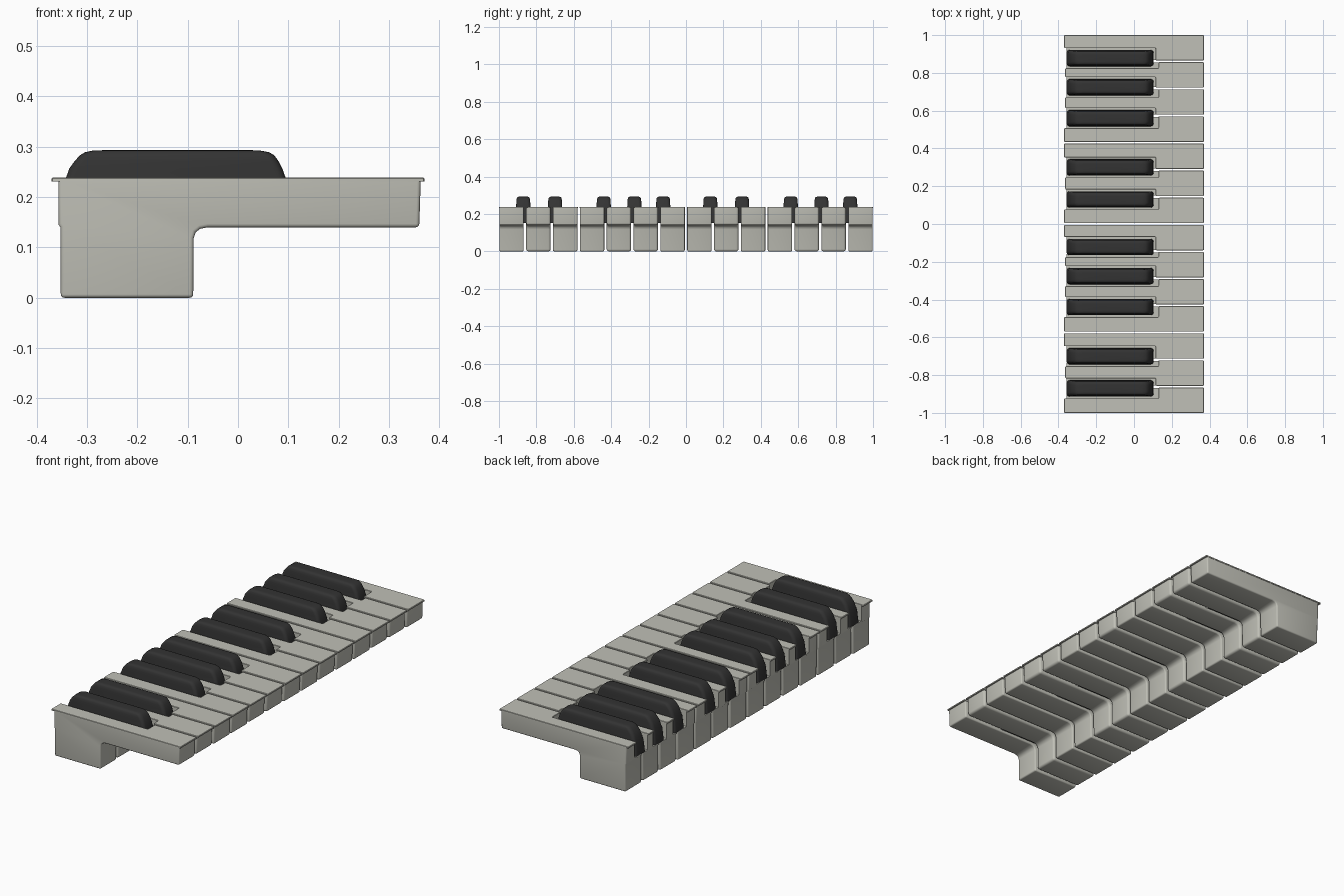
import bpy, bmesh, math

if "Cube" in bpy.data.objects:
    bpy.data.objects.remove(bpy.data.objects["Cube"])

GAP = 0.009
PITCH = (2 + GAP) / 14
# centre of the sharp key lying just below each natural key (first octave)
SHARPS = {0: 0.878, 1: 0.724, 2: 0.56, 4: 0.30, 5: 0.13}
SLOT = 0.053


def material(name, rgb):
    m = bpy.data.materials.new(name)
    m.diffuse_color = (*rgb, 1)
    m.use_nodes = True
    m.node_tree.nodes["Principled BSDF"].inputs["Base Color"].default_value = m.diffuse_color
    return m


ivory = material("ivory grey", (0.53, 0.53, 0.475))
black = material("soft black", (0.033, 0.033, 0.033))


def finish(bm, name, mat):
    bmesh.ops.recalc_face_normals(bm, faces=bm.faces)
    me = bpy.data.meshes.new(name)
    bm.to_mesh(me)
    bm.free()
    ob = bpy.data.objects.new(name, me)
    bpy.context.collection.objects.link(ob)
    me.materials.append(mat)
    return ob


def smooth(ob):
    bpy.ops.object.select_all(action='DESELECT')
    ob.select_set(True)
    bpy.context.view_layer.objects.active = ob
    bpy.ops.object.shade_smooth_by_angle(angle=math.radians(40))


def prism(bm, pts, vec):
    """Extrude a closed 3D outline along vec."""
    a = [bm.verts.new(p) for p in pts]
    b = [bm.verts.new([p[i] + vec[i] for i in range(3)]) for p in pts]
    n = len(pts)
    faces = [bm.faces.new(a), bm.faces.new(b[::-1])]
    for i in range(n):
        faces.append(bm.faces.new((a[i], b[i], b[(i + 1) % n], a[(i + 1) % n])))
    bmesh.ops.recalc_face_normals(bm, faces=faces)
    return faces


def span(k):
    """Lower and upper y of natural key k, counted from +y."""
    top = 1 - k * PITCH
    return top - (PITCH - GAP), top


def sharp_y(k):
    i = k % 7
    return SHARPS[i] - k // 7 if i in SHARPS else None


# natural key bodies: stepped side profile with a small fillet under the arm
side = [(-0.357, 0.234), (-0.357, 0.146), (-0.353, 0.14), (-0.352, 0.0), (-0.089, 0.0),
        (-0.088, 0.118), (-0.084, 0.130), (-0.075, 0.137), (-0.06, 0.14),
        (0.360, 0.14), (0.363, 0.234)]
for k in range(14):
    y0, y1 = span(k)
    bm = bmesh.new()
    prism(bm, [(x, y0 + 0.002, z) for x, z in side], (0, y1 - y0 - 0.004, 0))
    edges = [e for e in bm.edges if e.calc_face_angle(0) > 0.9
             and not all(v.co.z > 0.23 for v in e.verts)]
    size = 0.007 if k % 7 in (0, 3, 4, 6) else 0.013
    bmesh.ops.bevel(bm, geom=edges, offset=size, segments=3, profile=0.5,
                    affect='EDGES', clamp_overlap=True)
    body = finish(bm, f"natural_key_body_{k + 1}", ivory)

    # cut the slots for neighbouring sharp keys
    above = sharp_y(k - 1) if k else None
    below = sharp_y(k)
    bm = bmesh.new()
    for y, end in ((above, 0.133), (below, 0.118)):
        if y is not None:
            h = SLOT + 0.002
            prism(bm, [(-0.5, y - h, 0.153), (end, y - h, 0.153),
                       (end, y + h, 0.153), (-0.5, y + h, 0.153)], (0, 0, 0.2))
    cutter = finish(bm, "slot_cutter", ivory)
    cutter.hide_render = True
    mod = body.modifiers.new("slots", 'BOOLEAN')
    mod.operation = 'DIFFERENCE'
    mod.solver = 'EXACT'
    mod.object = cutter
    smooth(body)
    bpy.ops.object.modifier_apply(modifier="slots")
    bpy.data.objects.remove(cutter)

    # thin top plate with the same notches
    back = -0.37 if k % 7 in (0, 3, 4, 6) else -0.364
    pts = []
    if below is None:
        pts += [(back, y0), (0.37, y0)]
    else:
        s = below + SLOT
        pts += [(back, s), (0.115, s), (0.115, y0), (0.37, y0)]
    pts += [(0.37, y1)]
    if above is None:
        pts += [(back, y1)]
    else:
        s = above - SLOT
        pts += [(0.13, y1), (0.13, s), (back, s)]
    bm = bmesh.new()
    prism(bm, [(x, y, 0.231) for x, y in pts], (0, 0, 0.0075))
    upright = [e for e in bm.edges if abs(e.verts[0].co.z - e.verts[1].co.z) > 0.005]
    bmesh.ops.bevel(bm, geom=upright, offset=0.004, segments=2, profile=0.5, affect='EDGES')
    rim = [e for e in bm.edges if e.calc_face_angle(0) > 1 and e.verts[0].co.z > 0.238
           and e.verts[1].co.z > 0.238]
    bmesh.ops.bevel(bm, geom=rim, offset=0.0015, segments=1, affect='EDGES')
    smooth(finish(bm, f"natural_key_plate_{k + 1}", ivory))

# sharp keys: stacked rounded rectangles (z, back x, front x, half width, corner radius)
RINGS = [(0.153, -0.357, 0.104, 0.043, 0.016), (0.215, -0.350, 0.100, 0.041, 0.016),
         (0.240, -0.341, 0.094, 0.038, 0.016), (0.257, -0.335, 0.088, 0.0375, 0.017),
         (0.272, -0.324, 0.080, 0.0365, 0.018), (0.283, -0.314, 0.072, 0.035, 0.018),
         (0.289, -0.304, 0.062, 0.032, 0.018), (0.292, -0.290, 0.046, 0.026, 0.016),
         (0.293, -0.270, 0.030, 0.020, 0.012)]


def rounded_ring(bm, y, z, x0, x1, h, r):
    verts = []
    for q, (cx, cy) in enumerate(((x1 - r, h - r), (x0 + r, h - r),
                                  (x0 + r, r - h), (x1 - r, r - h))):
        for j in range(5):
            a = math.pi / 2 * (q + j / 4)
            verts.append(bm.verts.new((cx + r * math.cos(a), y + cy + r * math.sin(a), z)))
    return verts


for k in range(14):
    y = sharp_y(k)
    if y is None:
        continue
    bm = bmesh.new()
    rings = [rounded_ring(bm, y, *r) for r in RINGS]
    n = len(rings[0])
    for a, b in zip(rings, rings[1:]):
        for i in range(n):
            bm.faces.new((a[i], a[(i + 1) % n], b[(i + 1) % n], b[i]))
    bm.faces.new(rings[0][::-1])
    bm.faces.new(rings[-1])
    smooth(finish(bm, f"sharp_key_{k + 1}", black))
